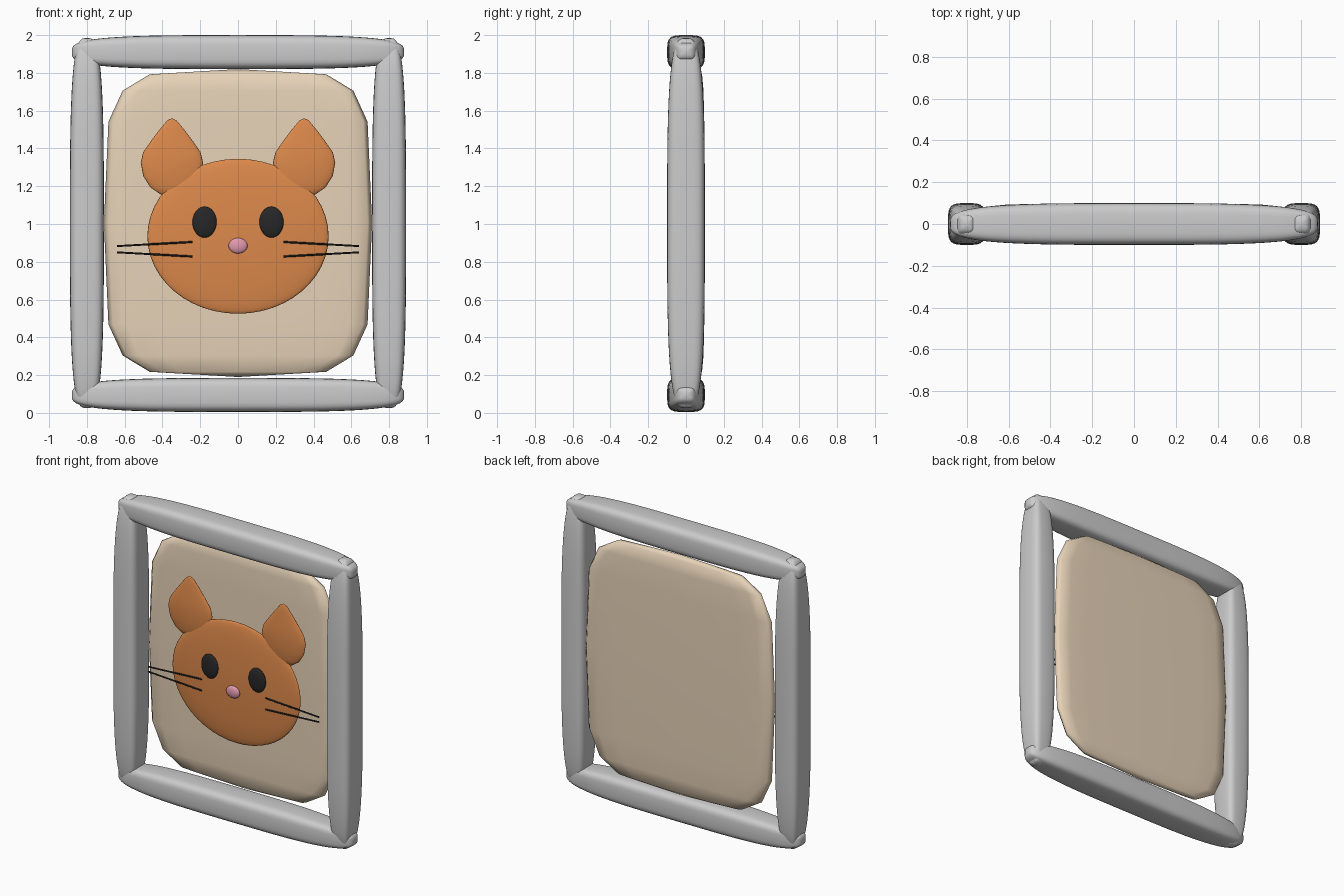
import bpy, bmesh, math
from mathutils import Vector

if "Cube" in bpy.data.objects:
    bpy.data.objects.remove(bpy.data.objects["Cube"])


def material(name, rgb):
    m = bpy.data.materials.new(name)
    m.diffuse_color = (*rgb, 1)
    m.use_nodes = True
    m.node_tree.nodes["Principled BSDF"].inputs["Base Color"].default_value = m.diffuse_color
    return m


CREAM = material("cream", (0.80, 0.65, 0.48))
ORANGE = material("orange", (0.72, 0.25, 0.07))
BLACK = material("black", (0.02, 0.02, 0.02))
PINK = material("pink", (0.75, 0.32, 0.42))


def lathe(name, rings, section, centre, mat=None, axis="Z"):
    """Loft (scale, height) rings of a closed section; the end rings are poles."""
    def place(x, y, z):
        v = Vector((z, y, -x)) if axis == "X" else Vector((x, y, z))
        return v + Vector(centre)
    bm = bmesh.new()
    bottom = bm.verts.new(place(0, 0, rings[0][1]))
    loops = [[bm.verts.new(place(x * s, y * s, h)) for x, y in section]
             for s, h in rings[1:-1]]
    top = bm.verts.new(place(0, 0, rings[-1][1]))
    n = len(section)
    for i in range(n):
        j = (i + 1) % n
        bm.faces.new((bottom, loops[0][j], loops[0][i]))
        bm.faces.new((top, loops[-1][i], loops[-1][j]))
        for a, b in zip(loops, loops[1:]):
            bm.faces.new((a[i], a[j], b[j], b[i]))
    bmesh.ops.recalc_face_normals(bm, faces=bm.faces)
    for f in bm.faces:
        f.smooth = True
    me = bpy.data.meshes.new(name)
    bm.to_mesh(me)
    bm.free()
    ob = bpy.data.objects.new(name, me)
    bpy.context.collection.objects.link(ob)
    if mat:
        me.materials.append(mat)
    return ob


def power(v, n):
    return math.copysign(abs(v) ** (2 / n), v) if abs(v) > 1e-9 else 0.0


def soft_block(name, half, centre, n_side=2, n_end=2, seg=32, rings=16, mat=None, axis="Z"):
    """Superellipsoid; half = (width, depth, length along axis)."""
    turn = [2 * math.pi * i / seg for i in range(seg)]
    section = [(half[0] * power(math.cos(a), n_side), half[1] * power(math.sin(a), n_side))
               for a in turn]
    lat = [-math.pi / 2 + math.pi * i / rings for i in range(rings + 1)]
    prof = [(power(math.cos(a), n_end), half[2] * power(math.sin(a), n_end)) for a in lat]
    return lathe(name, prof, section, centre, mat, axis)


# Frame bars
for side, tag in ((-1, "left"), (1, "right")):
    soft_block(f"{tag}_frame_bar", (0.09, 0.1, 0.98), (side * 0.8, 0, 1.005),
               4, 3.4, 32, 32)
for z, tag in ((0.095, "bottom"), (1.91, "top")):
    soft_block(f"{tag}_frame_bar", (0.09, 0.1, 0.88), (0, 0, z), 4, 3.4, 32, 32, axis="X")

# Backing panel, set towards the back of the frame
soft_block("panel", (0.71, 0.038, 0.815), (0, 0.06, 1.005), 4.6, 4.6, 16, 8, CREAM)

# Head and nose
soft_block("head", (0.48, 0.035, 0.41), (0, -0.015, 0.935), seg=48, rings=24, mat=ORANGE)
soft_block("nose", (0.05, 0.018, 0.041), (0, -0.053, 0.885), mat=PINK)

# Ears, eyes and whiskers on both sides
EAR = [(0, 1.145), (0.06, 1.157), (0.115, 1.195), (0.152, 1.255), (0.165, 1.325),
       (0.152, 1.38), (0.11, 1.44), (0.065, 1.50), (0.025, 1.548), (0, 1.56)]
circle = [(math.cos(2 * math.pi * i / 32), 0.15 * math.sin(2 * math.pi * i / 32))
          for i in range(32)]
for side, tag in ((-1, "left"), (1, "right")):
    lathe(f"{tag}_ear", EAR, circle, (side * 0.35, -0.01, 0), ORANGE)
    soft_block(f"{tag}_eye", (0.064, 0.018, 0.082), (side * 0.177, -0.047, 1.01), mat=BLACK)
    for z0, z1, level in ((0.905, 0.883, "upper"), (0.828, 0.85, "lower")):
        a, b = Vector((side * 0.24, -0.047, z0)), Vector((side * 0.64, -0.047, z1))
        bpy.ops.mesh.primitive_cylinder_add(vertices=12, radius=0.005,
                                            depth=(b - a).length, location=(a + b) / 2)
        w = bpy.context.object
        w.name = f"{tag}_{level}_whisker"
        w.rotation_euler = (b - a).to_track_quat("Z", "Y").to_euler()
        w.data.materials.append(BLACK)
        bpy.ops.object.shade_smooth_by_angle()
